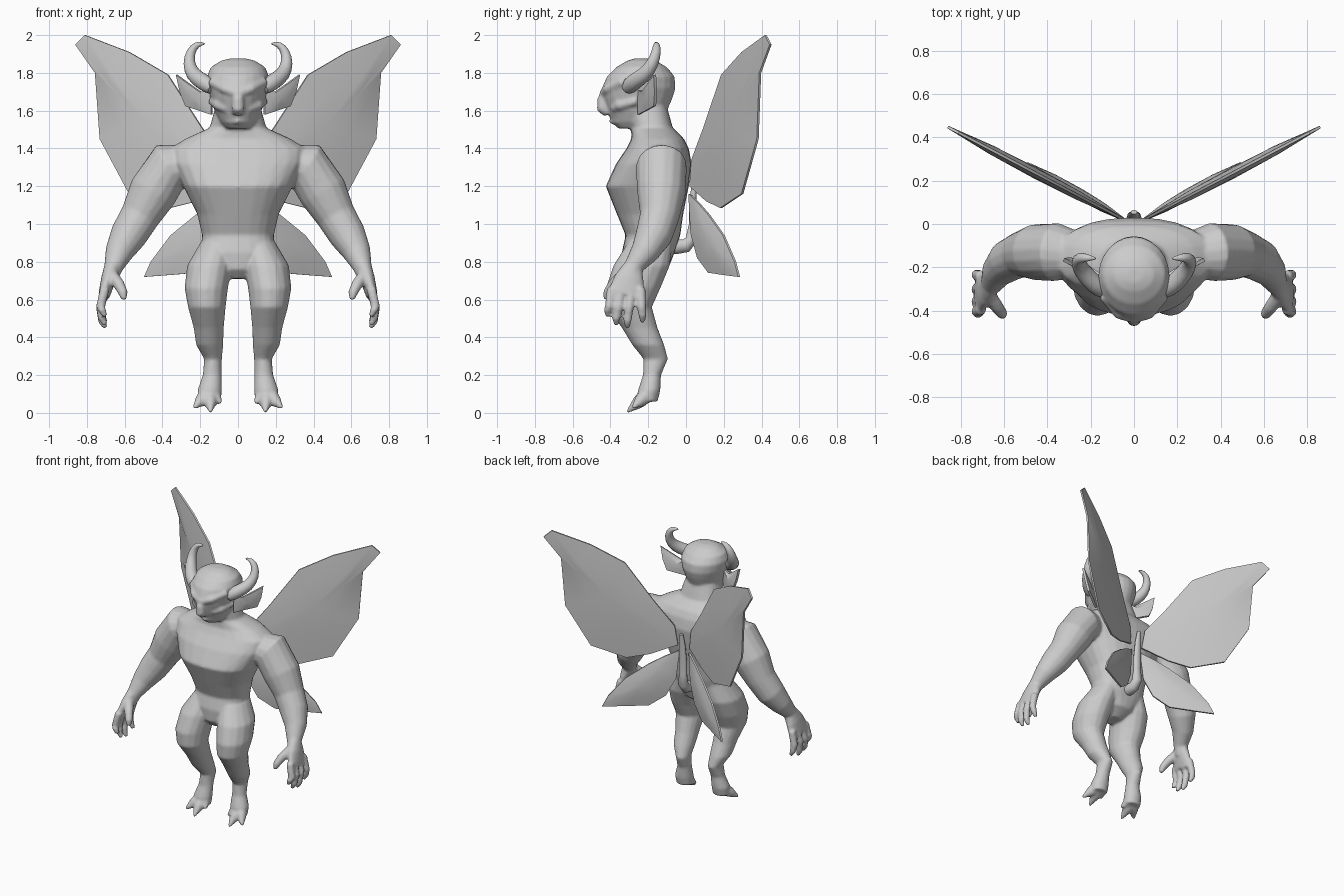
import bpy, bmesh, math
from mathutils import Vector

skin = bpy.data.materials.new("grey_skin")
skin.diffuse_color = (0.6, 0.6, 0.6, 1)


def tube(bm, rings, s=1, flat=False, ref=(1, 0, 0), n=16, p=2.0):
    """Loft closed (super)elliptic rings (x, y, z, a[, b]); s mirrors in x."""
    pts = [Vector(r[:3]) for r in rings]
    u, loops = Vector(ref), []
    for i, r in enumerate(rings):
        t = pts[min(i + 1, len(pts) - 1)] - pts[max(i - 1, 0)]
        t = Vector((0, 0, 1)) if flat else t.normalized()
        u = (u - t * u.dot(t)).normalized()
        w = t.cross(u)
        a, b = r[3], r[-1]
        loop = []
        for k in range(n):
            c, d = math.cos(2 * math.pi * k / n), math.sin(2 * math.pi * k / n)
            c = math.copysign(abs(c) ** (2 / p), c)
            d = math.copysign(abs(d) ** (2 / p), d)
            v = pts[i] + u * (a * c) + w * (b * d)
            loop.append(bm.verts.new((v.x * s, v.y, v.z)))
        loops.append(loop)
    for l0, l1 in zip(loops, loops[1:]):
        for k in range(n):
            bm.faces.new((l0[k], l0[(k + 1) % n], l1[(k + 1) % n], l1[k]))
    bm.faces.new(loops[0])
    bm.faces.new(loops[-1])


def plate(bm, outline, edge, mid):
    """Thin lens-like plate over a roughly planar outline."""
    pts = [Vector(q) for q in outline]
    c = sum(pts, Vector()) / len(pts)
    nrm = Vector()
    for q, r in zip(pts, pts[1:] + pts[:1]):
        nrm += (q - c).cross(r - c)
    nrm.normalize()
    n = len(pts)
    rims = []
    for s in (1, -1):
        rim = [bm.verts.new(q + nrm * edge * s) for q in pts]
        inner = [bm.verts.new(q.lerp(c, 0.5) + nrm * mid * s) for q in pts]
        top = bm.verts.new(c + nrm * mid * 1.2 * s)
        for k in range(n):
            j = (k + 1) % n
            bm.faces.new((rim[k], rim[j], inner[j], inner[k]))
            bm.faces.new((inner[k], inner[j], top))
        rims.append(rim)
    for k in range(n):
        j = (k + 1) % n
        bm.faces.new((rims[0][k], rims[0][j], rims[1][j], rims[1][k]))


def finish(bm, name, mirror=False, angle=40):
    bmesh.ops.recalc_face_normals(bm, faces=bm.faces)
    me = bpy.data.meshes.new(name)
    bm.to_mesh(me)
    bm.free()
    me.materials.append(skin)
    ob = bpy.data.objects.new(name, me)
    bpy.context.collection.objects.link(ob)
    bpy.ops.object.select_all(action='DESELECT')
    ob.select_set(True)
    bpy.context.view_layer.objects.active = ob
    bpy.ops.object.shade_smooth_by_angle(angle=math.radians(angle))
    if mirror:
        m = ob.modifiers.new("mirror", 'MIRROR')
        m.use_mirror_merge = False
    return ob


# ---- body: overlapping lofts fused by a voxel remesh ----
bm = bmesh.new()
# torso and neck
tube(bm, [(0, y, z, a, b) for z, y, a, b in (
    (.71, -.23, .05, .06), (.76, -.215, .12, .12), (.85, -.20, .195, .14),
    (.94, -.175, .19, .145), (1.05, -.19, .215, .175), (1.20, -.205, .29, .22),
    (1.32, -.17, .35, .20), (1.40, -.15, .36, .165), (1.45, -.15, .28, .14),
    (1.51, -.18, .15, .11), (1.62, -.21, .12, .11))], flat=True, n=24, p=2.4)
# head
tube(bm, [(0, (f + k) / 2, z, a, (k - f) / 2) for z, f, k, a in (
    (1.505, -.36, -.22, .06), (1.54, -.39, -.13, .095), (1.60, -.415, -.10, .125),
    (1.67, -.44, -.07, .145), (1.72, -.445, -.055, .16), (1.78, -.42, -.06, .165),
    (1.83, -.37, -.10, .145), (1.865, -.31, -.16, .09), (1.877, -.27, -.2, .04))],
    flat=True, n=24)
# nose and lips
tube(bm, [(0, -.42, 1.70, .025), (0, -.44, 1.66, .03), (0, -.44, 1.615, .035), (0, -.41, 1.59, .03)])
for z in (1.573, 1.545):
    tube(bm, [(-.06, -.355, z - .004, .01), (0, -.392, z, .016), (.06, -.355, z - .004, .01)],
         ref=(0, 0, 1))
for s in (1, -1):
    # brow and cheek
    tube(bm, [(0, -.435, 1.69, .025), (.07, -.415, 1.715, .025), (.14, -.33, 1.755, .025)], s, ref=(0, 0, 1))
    tube(bm, [(.06, -.385, 1.61, .02), (.10, -.35, 1.63, .03), (.14, -.26, 1.65, .02)], s, ref=(0, 0, 1))
    # arm
    tube(bm, [(.20, -.15, 1.33, .09), (.36, -.13, 1.305, .135), (.45, -.13, 1.17, .13),
              (.52, -.14, 1.04, .105), (.58, -.17, .94, .098), (.63, -.22, .85, .075),
              (.66, -.28, .77, .05), (.68, -.30, .71, .045)], s)
    # palm, fingers, thumb
    tube(bm, [(.66, -.28, .78, .045, .05), (.685, -.30, .71, .04, .08),
              (.71, -.32, .62, .03, .10)], s)
    for y0, y1, z1 in ((-.395, -.415, .51), (-.345, -.37, .465), (-.29, -.31, .45), (-.24, -.23, .48)):
        tube(bm, [(.705, y0, .66, .026), (.728, (y0 + y1) / 2, .56, .025),
                  (.72, y1, z1 + .035, .022), (.702, y1, z1, .013)], s, n=10)
    tube(bm, [(.67, -.33, .73, .035), (.63, -.385, .68, .031), (.608, -.415, .635, .026),
              (.603, -.425, .60, .015)], s, n=10)
    # leg, bent back at the hock
    tube(bm, [(.11, -.19, .90, .09, .12), (.15, -.235, .78, .12, .15), (.168, -.28, .66, .115, .145),
              (.165, -.30, .56, .10, .12), (.155, -.245, .45, .08, .095), (.15, -.20, .36, .072, .085),
              (.132, -.16, .285, .047, .065), (.137, -.18, .20, .05, .048),
              (.15, -.195, .12, .065, .06), (.15, -.2, .06, .06, .05)], s, flat=True)
    # pointed toes
    for tx, ty, tz in ((.235, -.285, .025), (.145, -.312, .004), (.09, -.25, .05)):
        mx = (tx + .15) / 2
        tube(bm, [(.15, -.18, .12, .045), (mx, (ty - .19) / 2, tz / 2 + .055, .037),
                  (tx, ty, tz, .008)], s, n=10)
body = finish(bm, "body")
rm = body.modifiers.new("fuse", 'REMESH')
rm.mode = 'VOXEL'
rm.voxel_size = 0.009
rm.use_smooth_shade = True
sm = body.modifiers.new("soften", 'SMOOTH')
sm.factor = 0.5
sm.iterations = 6

# ---- curled horns ----
bm = bmesh.new()
tube(bm, [(.12, -.32, 1.71, .045), (.19, -.275, 1.755, .047), (.24, -.215, 1.79, .043),
          (.262, -.175, 1.85, .034), (.252, -.155, 1.915, .027), (.217, -.155, 1.955, .019),
          (.172, -.16, 1.955, .004)], ref=(0, 0, 1), n=10)
horns = finish(bm, "horns", True, 60)
horns.modifiers.new("round", 'SUBSURF').levels = 1

# ---- pointed ears ----
bm = bmesh.new()
plate(bm, [(.14, -.25, 1.71), (.20, -.23, 1.70), (.325, -.165, 1.79), (.305, -.16, 1.70),
           (.275, -.165, 1.625), (.20, -.21, 1.60), (.14, -.25, 1.58)], .008, .015)
finish(bm, "ears", True)


# ---- wings: outlines in x, z on slanted vertical planes ----
def wing(name, outline, slope):
    bm = bmesh.new()
    plate(bm, [(x, .02 + slope * (x - .045), z) for x, z in outline], .006, .021)
    finish(bm, name, True, 50)


wing("upper_wings", [(.05, 1.20), (.07, 1.34), (.19, 1.51), (.37, 1.79), (.575, 1.91), (.81, 2.0),
                     (.86, 1.95), (.755, 1.80), (.73, 1.45), (.575, 1.16), (.36, 1.085), (.22, 1.12)], .525)
wing("lower_wings", [(.04, 1.16), (.13, 1.11), (.22, 1.05), (.355, .94), (.46, .80), (.495, .72),
                     (.36, .73), (.22, .742), (.12, .82), (.06, .95)], .58)

# ---- tail, curling up along the back ----
bm = bmesh.new()
tube(bm, [(0, -.12, .89, .045), (0, -.05, .88, .042), (0, .0, .885, .038), (0, .03, .92, .034),
          (0, .035, 1.0, .032, .02), (0, .035, 1.1, .03, .02), (0, .045, 1.22, .025, .015),
          (0, .055, 1.30, .015, .01)], n=10)
finish(bm, "tail", False, 60)
